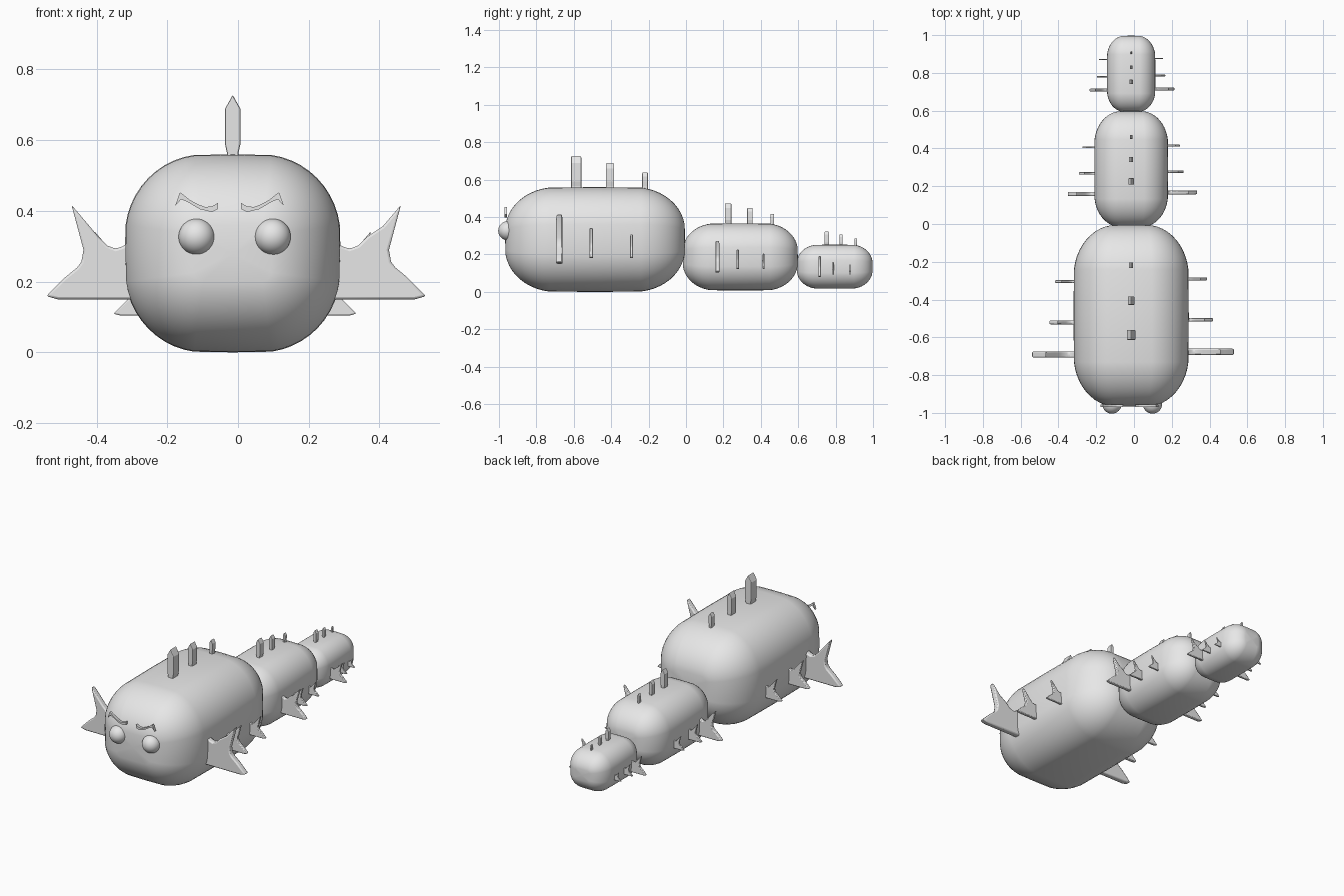
import bpy, bmesh, math
from mathutils import Vector

default = bpy.data.objects.get("Cube")
if default:
    bpy.data.objects.remove(default, do_unlink=True)

grey = bpy.data.materials.new("light_grey")
grey.use_nodes = True
grey.diffuse_color = (0.8, 0.8, 0.8, 1)
grey.node_tree.nodes["Principled BSDF"].inputs["Base Color"].default_value = (0.8, 0.8, 0.8, 1)

AXIS_X = -0.015


def finish(name, bm, smooth=True, bevel=0):
    bmesh.ops.recalc_face_normals(bm, faces=bm.faces)
    mesh = bpy.data.meshes.new(name)
    bm.to_mesh(mesh)
    bm.free()
    mesh.materials.append(grey)
    obj = bpy.data.objects.new(name, mesh)
    bpy.context.collection.objects.link(obj)
    if bevel:
        mod = obj.modifiers.new("Bevel", "BEVEL")
        mod.width = bevel
        mod.segments = 2
        mod.limit_method = "ANGLE"
    if smooth:
        bpy.ops.object.select_all(action="DESELECT")
        obj.select_set(True)
        bpy.context.view_layer.objects.active = obj
        bpy.ops.object.shade_smooth_by_angle(angle=math.radians(35))
    return obj


def capsule(name, centre, core, radii):
    """Ellipsoid pulled apart along each axis into a soft rounded block."""
    bm = bmesh.new()
    bmesh.ops.create_uvsphere(bm, u_segments=48, v_segments=24, radius=1)
    for v in bm.verts:
        x, z, y = v.co
        v.co = Vector([c + p * r + (math.copysign(k, p) if abs(p) > 1e-4 else 0)
                       for c, p, r, k in zip(centre, (x, y, z), radii, core)])
        # poles are on the long axis, so the block ends are flat caps
    return finish(name, bm)


def plate(name, outline, y, thickness, smooth=False, bevel=0):
    """Extrude an x-z outline along y."""
    bm = bmesh.new()
    face = bm.faces.new([bm.verts.new((x, y - thickness / 2, z)) for x, z in outline])
    out = bmesh.ops.extrude_face_region(bm, geom=[face])
    moved = [g for g in out["geom"] if isinstance(g, bmesh.types.BMVert)]
    bmesh.ops.translate(bm, vec=(0, thickness, 0), verts=moved)
    return finish(name, bm, smooth, bevel)


# Forked side fin: distance out from the body, height above the fin base
FIN = [(-0.06, 0), (0.205, 0), (0.237, 0.009), (0.183, 0.063), (0.15, 0.09),
       (0.138, 0.106), (0.132, 0.14), (0.166, 0.267), (0.115, 0.207), (0.09, 0.177),
       (0.065, 0.152), (0.041, 0.143), (0.02, 0.15), (0, 0.168), (-0.06, 0.168)]
# Side fins in one segment: y, base z, size, thickness
SIDE_FINS = [(-0.198, -0.13, 1, 0.034), (-0.028, -0.1, 0.61, 0.02), (0.188, -0.1, 0.48, 0.015)]
# Top spikes in one segment: y, tip z, width, depth
SPIKES = [(-0.101, 0.448, 0.044, 0.054), (0.08, 0.41, 0.034, 0.044), (0.267, 0.358, 0.022, 0.03)]


def segment(label, y0, z0, s):
    capsule(label + "_body", (AXIS_X, y0, z0),
            [k * s for k in (0.08, 0.21, 0.05)], [r * s for r in (0.225, 0.271, 0.23)])
    for i, (fy, fz, size, thick) in enumerate(SIDE_FINS, 1):
        for side, word in ((1, "left"), (-1, "right")):
            shift = 0.02 if side == 1 and i == 1 else 0
            pts = [(AXIS_X + side * s * (0.3 + dx * size + shift * (dx > 0.1) - 0.01),
                    z0 + s * (fz + dz * size)) for dx, dz in FIN]
            plate(f"{label}_{word}_fin_{i}", pts, y0 + s * (fy + side * 0.007),
                  thick * s, True, 0.2 * thick * s)
    for i, (sy, tip, w, d) in enumerate(SPIKES, 1):
        h = w / 2
        half = [(h * 0.7, 0.25), (h * 0.75, 0.285), (h, 0.31), (h, tip - 0.9 * w)]
        pts = half + [(0, tip)] + [(-x, z) for x, z in reversed(half)]
        plate(f"{label}_spike_{i}", [(AXIS_X + s * x, z0 + s * z) for x, z in pts],
              y0 + s * sy, d * s, False, 0.1 * w * s)


segment("front", -0.486, 0.28, 1)
segment("middle", 0.29, 0.187, 0.64)
segment("tail", 0.795, 0.135, 0.42)

# Face: bulging eyes and angry brows
BROW = [(0.154, 0.414), (0.14, 0.453), (0.112, 0.431), (0.09, 0.419), (0.069, 0.411),
        (0.05, 0.413), (0.033, 0.422), (0.033, 0.405), (0.05, 0.397), (0.084, 0.405),
        (0.118, 0.425), (0.137, 0.433)]
for side, word in ((1, "left"), (-1, "right")):
    capsule(word + "_eye", (-0.0095 + side * 0.1075, -0.953, 0.327), (0, 0, 0), (0.051,) * 3)
    plate(word + "_brow", [(-0.024 + side * x, z) for x, z in BROW], -0.963, 0.014)
